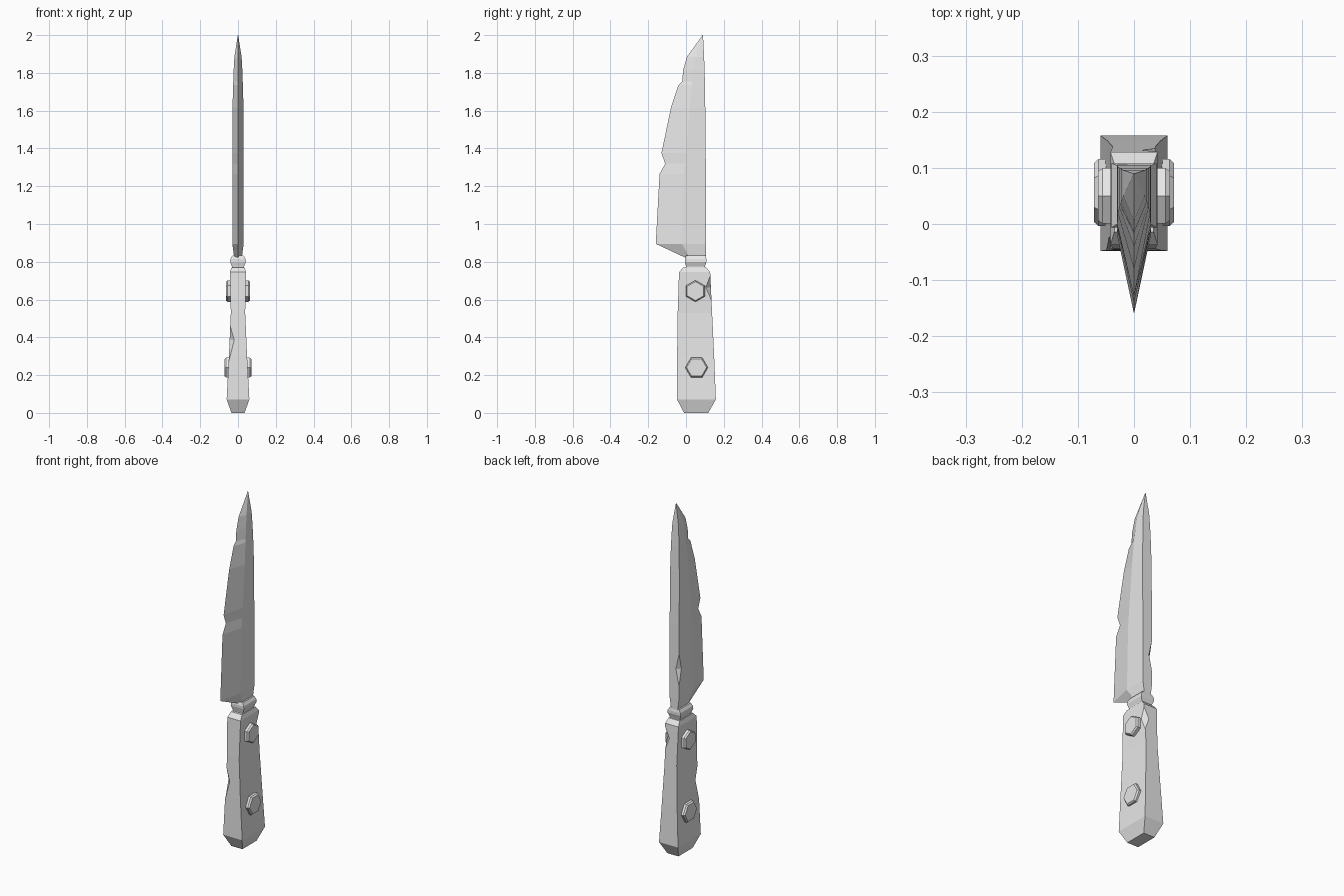
import bpy, bmesh, math
from mathutils import Matrix, Vector

default = bpy.data.objects.get("Cube")
if default:
    bpy.data.objects.remove(default, do_unlink=True)

grey = bpy.data.materials.new("plain grey")
grey.use_nodes = True
grey.diffuse_color = (0.8, 0.8, 0.8, 1)
grey.node_tree.nodes["Principled BSDF"].inputs["Base Color"].default_value = (0.8, 0.8, 0.8, 1)


def finish(name, bm):
    bmesh.ops.remove_doubles(bm, verts=bm.verts, dist=0.0005)
    bmesh.ops.recalc_face_normals(bm, faces=bm.faces)
    mesh = bpy.data.meshes.new(name)
    bm.to_mesh(mesh)
    bm.free()
    mesh.materials.append(grey)
    obj = bpy.data.objects.new(name, mesh)
    bpy.context.collection.objects.link(obj)
    return obj


def loft(name, rings):
    """Skin a stack of equal-length rings and cap both ends."""
    bm = bmesh.new()
    loops = [[bm.verts.new(p) for p in ring] for ring in rings]
    n = len(loops[0])
    for low, high in zip(loops, loops[1:]):
        for i in range(n):
            j = (i + 1) % n
            bm.faces.new((low[i], low[j], high[j], high[i]))
    bm.faces.new(loops[0][::-1])
    bm.faces.new(loops[-1])
    return finish(name, bm)


def box_ring(z, w, y0, y1):
    return [(-w, y0, z), (w, y0, z), (w, y1, z), (-w, y1, z)]


def chip(obj, corner, sx, sy, depth, height):
    """Cut a V-shaped nick across the upright edge on the (sx, sy) corner."""
    out = Vector((sx, sy, 0)).normalized()
    side = Vector((-out.y, out.x, 0))
    up = Vector((0, 0, 1))
    c = Vector(corner)
    profile = [c - out * depth, c + up * height * 2 + out * depth,
               c - up * height * 2 + out * depth]
    cutter = loft("chip_cutter", [[p + side * s for p in profile] for s in (-0.1, 0.1)])
    cutter.hide_render = True
    mod = obj.modifiers.new("chip", 'BOOLEAN')
    mod.operation = 'DIFFERENCE'
    mod.solver = 'EXACT'
    mod.object = cutter
    bpy.context.view_layer.update()
    cut = bpy.data.meshes.new_from_object(
        obj.evaluated_get(bpy.context.evaluated_depsgraph_get()))
    obj.modifiers.clear()
    obj.data = cut
    bpy.data.objects.remove(cutter, do_unlink=True)


# Blade: height, cutting edge y, bevel crease y, spine y, half thickness
blade_levels = [
    (0.82, 0.00, 0.02, 0.105, 0.020),
    (0.895, -0.16, -0.02, 0.106, 0.030),
    (1.265, -0.14, -0.01, 0.105, 0.030),
    (1.32, -0.11, -0.005, 0.105, 0.030),
    (1.375, -0.13, 0.00, 0.104, 0.030),
    (1.615, -0.08, 0.02, 0.102, 0.029),
    (1.735, -0.04, 0.03, 0.100, 0.026),
    (1.755, -0.02, 0.033, 0.100, 0.025),
    (1.815, -0.015, 0.04, 0.098, 0.023),
    (1.885, 0.005, 0.05, 0.096, 0.019),
    (2.0, 0.088, 0.089, 0.09, 0.001),
]
blade = loft("blade", [
    [(0, edge, z), (w, crease, z), (w, spine, z), (-w, spine, z), (-w, crease, z)]
    for z, edge, crease, spine, w in blade_levels])
chip(blade, (-0.03, 0.105, 1.06), -1, 1, 0.014, 0.09)

# Collar between blade and handle
loft("collar", [box_ring(*r) for r in (
    (0.75, 0.032, 0.0, 0.10),
    (0.775, 0.032, 0.0, 0.10),
    (0.80, 0.042, -0.006, 0.108),
    (0.815, 0.040, -0.006, 0.108),
    (0.832, 0.030, 0.0, 0.104))])

# Handle with chamfered ends and two nicked corners
handle = loft("handle", [box_ring(*r) for r in (
    (0.0, 0.035, -0.01, 0.118),
    (0.072, 0.060, -0.048, 0.158),
    (0.30, 0.048, -0.047, 0.149),
    (0.53, 0.038, -0.044, 0.138),
    (0.745, 0.042, -0.037, 0.128),
    (0.77, 0.035, -0.014, 0.107))])
chip(handle, (-0.044, -0.046, 0.385), -1, -1, 0.017, 0.09)
chip(handle, (0.041, 0.131, 0.665), 1, 1, 0.019, 0.065)

# Hexagonal bolt heads on both sides: y, z, radius, reach, turn
for label, y, z, radius, reach, turn in (("upper", 0.05, 0.645, 0.057, 0.064, 0),
                                         ("lower", 0.056, 0.24, 0.06, 0.071, math.pi / 6)):
    for side, s in (("left", 1), ("right", -1)):
        rings = []
        for x, r in ((0.02, radius), (reach - 0.008, radius), (reach, radius * 0.88)):
            rings.append([(s * x, y + r * math.sin(turn + k * math.pi / 3),
                           z + r * math.cos(turn + k * math.pi / 3)) for k in range(6)])
        loft(f"{label}_{side}_bolt", rings)
